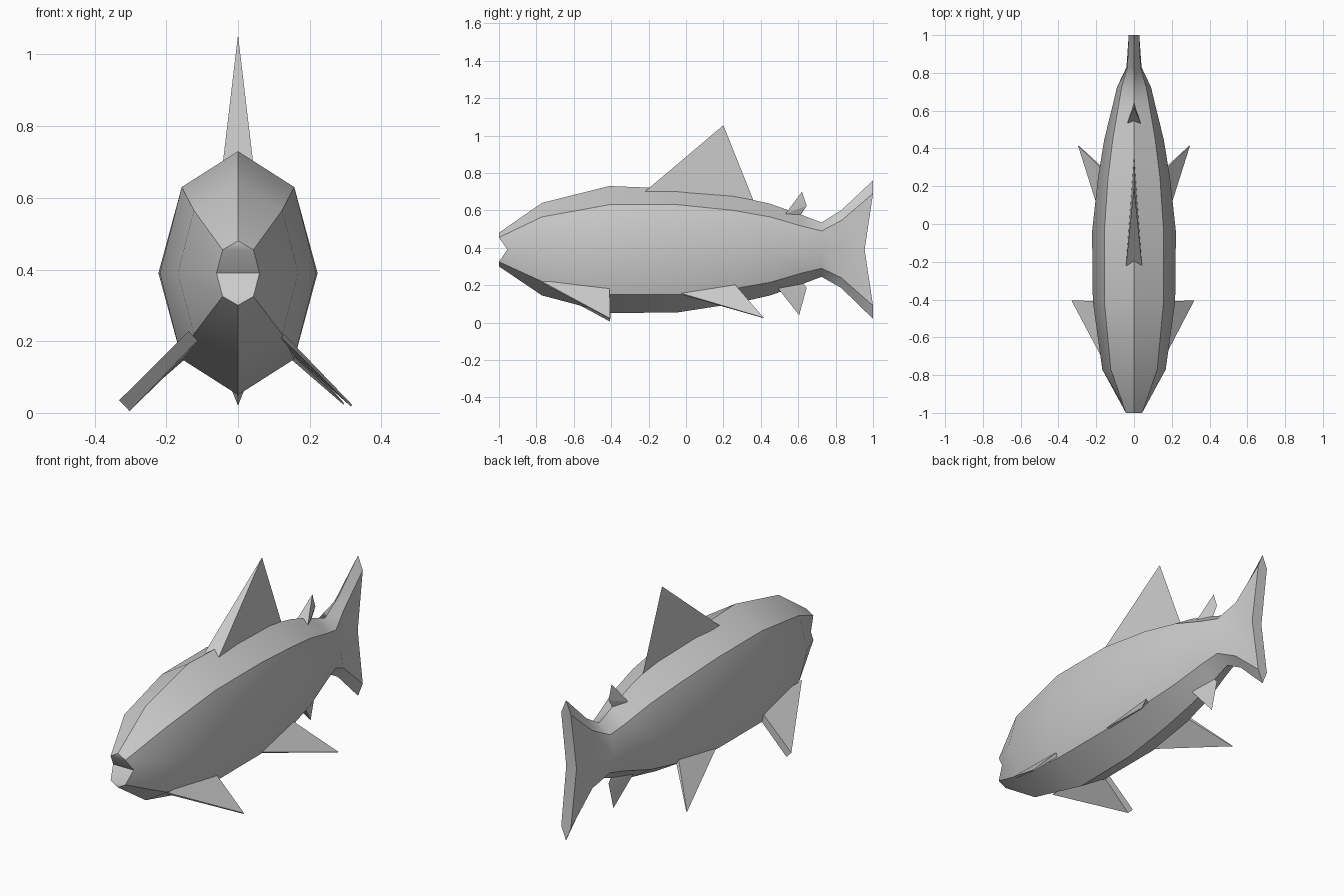
import bpy, bmesh, math
from mathutils import Vector

if "Cube" in bpy.data.objects:
    bpy.data.objects.remove(bpy.data.objects["Cube"])

grey = bpy.data.materials.new("fish_grey")
grey.diffuse_color = (0.6, 0.6, 0.6, 1)
grey.use_nodes = True
grey.node_tree.nodes["Principled BSDF"].inputs["Base Color"].default_value = grey.diffuse_color


def make(name, verts, faces, angle=35):
    """Mesh object with outward normals, sharp above the given angle."""
    me = bpy.data.meshes.new(name)
    me.from_pydata(verts, [], faces)
    bm = bmesh.new()
    bm.from_mesh(me)
    bmesh.ops.recalc_face_normals(bm, faces=bm.faces)
    bm.to_mesh(me)
    bm.free()
    me.materials.append(grey)
    ob = bpy.data.objects.new(name, me)
    bpy.context.collection.objects.link(ob)
    bpy.ops.object.select_all(action='DESELECT')
    ob.select_set(True)
    bpy.context.view_layer.objects.active = ob
    bpy.ops.object.shade_smooth_by_angle(angle=math.radians(angle))
    return ob


# Body: rings of eight points
# (y, y at mid side, top z, shoulder z, belly-side z, bottom z, mid half-width, shoulder half-width)
MID = 0.39
stations = [
    (-1.00, -0.955, 0.48, 0.455, 0.325, 0.30, 0.06, 0.043),
    (-0.77, -0.77, 0.64, 0.565, 0.22, 0.145, 0.168, 0.123),
    (-0.41, -0.41, 0.73, 0.63, 0.15, 0.05, 0.218, 0.157),
    (-0.04, -0.04, 0.715, 0.63, 0.15, 0.055, 0.222, 0.157),
    (0.25, 0.25, 0.68, 0.60, 0.18, 0.10, 0.19, 0.137),
    (0.45, 0.45, 0.635, 0.565, 0.215, 0.145, 0.157, 0.112),
    (0.62, 0.62, 0.575, 0.515, 0.265, 0.205, 0.115, 0.083),
    (0.725, 0.725, 0.535, 0.49, 0.29, 0.245, 0.09, 0.065),
    (0.83, 0.83, 0.60, 0.545, 0.24, 0.185, 0.04, 0.035),
    (1.00, 0.955, 0.76, 0.69, 0.09, 0.02, 0.03, 0.028),
]
verts, faces = [], []
for y, ym, top, sh, lo, bot, w, ws in stations:
    verts += [(0, y, top), (ws, y, sh), (w, ym, MID), (ws, y, lo),
              (0, y, bot), (-ws, y, lo), (-w, ym, MID), (-ws, y, sh)]
for r in range(len(stations) - 1):
    for i in range(8):
        j = (i + 1) % 8
        faces.append((r * 8 + i, r * 8 + j, r * 8 + 8 + j, r * 8 + 8 + i))
# Notched mouth and tail ends
for b in (0, (len(stations) - 1) * 8):
    faces += [(b, b + 1, b + 7), (b + 7, b + 1, b + 2, b + 6),
              (b + 6, b + 2, b + 3, b + 5), (b + 5, b + 3, b + 4)]
make("body", verts, faces)

# Dorsal fin: wide in front, pointed behind
make("dorsal_fin",
     [(-0.042, -0.22, 0.70), (0.042, -0.22, 0.70), (0, 0.36, 0.655), (0, 0.20, 1.055)],
     [(0, 1, 3), (1, 2, 3), (2, 0, 3), (0, 2, 1)], 20)


# Small fins above and below the tail root
def small_fin(name, front, back, root, tip):
    (fy, fz), w = front, 0.036
    make(name, [(-w, fy, fz), (w, fy, fz), (0, *back), (0, *root), (0, *tip)],
         [(0, 1, 4), (1, 2, 4), (2, 0, 4), (0, 3, 1), (1, 3, 2), (2, 3, 0)], 20)


small_fin("adipose_fin", (0.53, 0.58), (0.645, 0.625), (0.61, 0.57), (0.62, 0.70))
small_fin("anal_fin", (0.49, 0.185), (0.645, 0.185), (0.62, 0.22), (0.605, 0.04))


# Paired fins: triangle slabs, with thickness given at front, back and tip
def slab_fin(name, side, pts, thick):
    p = [Vector(q) for q in pts]
    n = (p[1] - p[0]).cross(p[2] - p[0]).normalized()
    v = [q + n * t / 2 for q, t in zip(p, thick)] + [q - n * t / 2 for q, t in zip(p, thick)]
    v = [(q.x * side, q.y, q.z) for q in v]
    make(name, v, [(0, 1, 2), (5, 4, 3), (0, 3, 4, 1), (1, 4, 5, 2), (2, 5, 3, 0)], 20)


pectoral = [(0.125, -0.77, 0.215), (0.125, -0.41, 0.205), (0.317, -0.405, 0.02)]
pelvic = [(0.145, -0.05, 0.16), (0.13, 0.26, 0.20), (0.295, 0.415, 0.025)]
slab_fin("right_pectoral_fin", 1, pectoral, (0.012, 0.025, 0.006))
slab_fin("left_pectoral_fin", -1, pectoral, (0.036, 0.036, 0.042))
for side, label in ((1, "right"), (-1, "left")):
    slab_fin(label + "_pelvic_fin", side, pelvic, (0.012, 0.02, 0.004))
